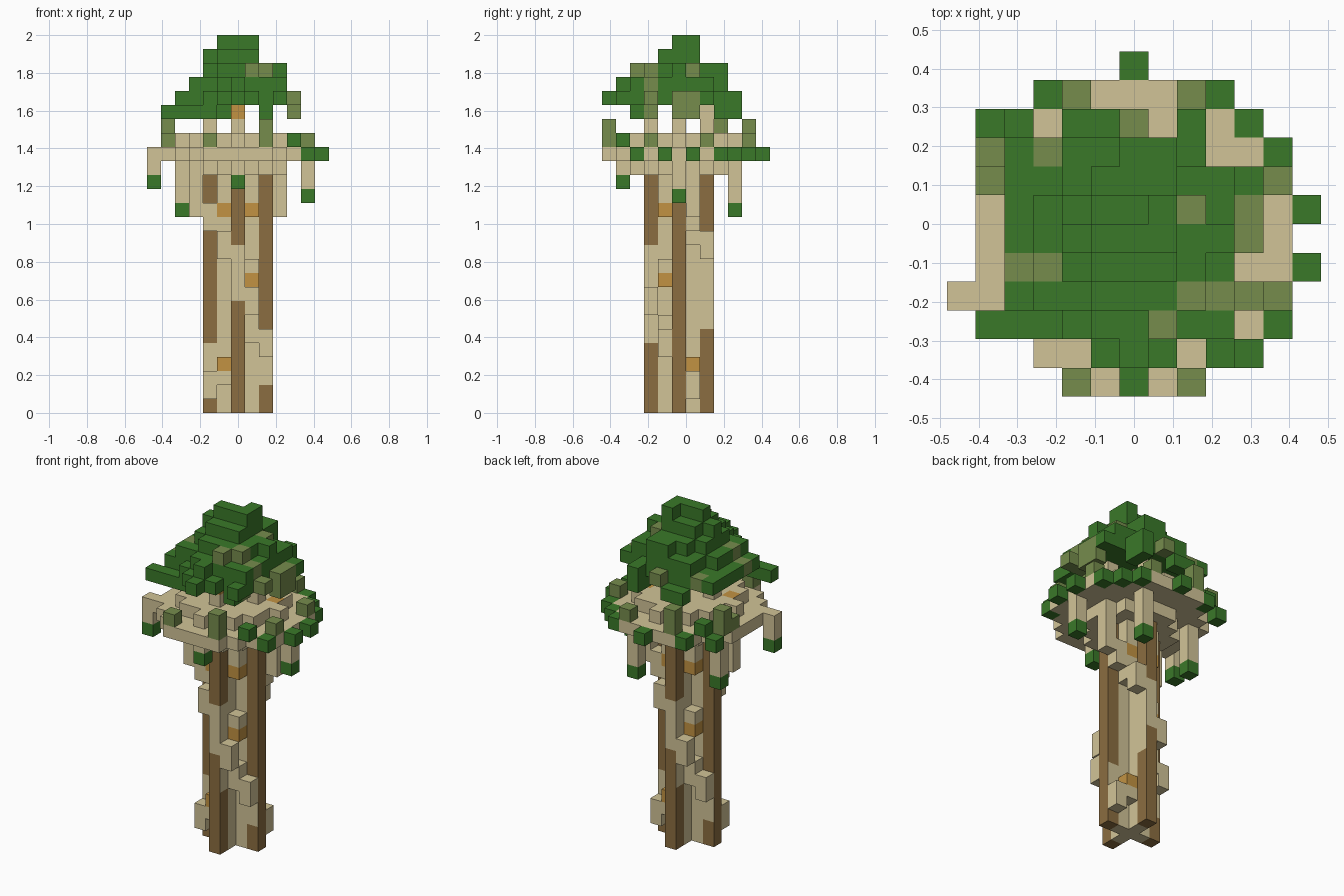
import bpy, bmesh
from mathutils import Vector

cube = bpy.data.objects.get("Cube")
if cube:
    bpy.data.objects.remove(cube, do_unlink=True)

UNIT = 2 / 27          # edge of one block
MID = -1               # row of the trunk axis


def make_material(name, rgb):
    mat = bpy.data.materials.new(name)
    mat.use_nodes = True
    color = (*rgb, 1)
    mat.diffuse_color = color
    mat.node_tree.nodes["Principled BSDF"].inputs["Base Color"].default_value = color
    return mat


materials = [
    make_material("pale wood", (.64, .55, .31)),
    make_material("dark bark", (.26, .155, .052)),
    make_material("amber wood", (.54, .29, .055)),
    make_material("leaf green", (.042, .19, .022)),
    make_material("moss olive", (.18, .265, .073)),
]
WOOD, BARK, AMBER, LEAF, MOSS = range(len(materials))
parts = {}
painted = {}


def span(value):
    low, high = value if isinstance(value, tuple) else (value, value)
    return range(low, high + 1)


def block(part, color, x, y, z):
    """Fill a box of blocks; each axis is an index or an inclusive range."""
    cells = parts.setdefault(part, {})
    for i in span(x):
        for j in span(y):
            for k in span(z):
                cells[i, j, k] = color


def disc(part, color, z, reach):
    """Fill a round layer about the trunk axis."""
    for i in range(-6, 7):
        for j in range(-7, 6):
            if i * i + (j - MID) ** 2 <= reach:
                block(part, color, i, j, z)


def twin(part, color, x, y, z):
    """Place a block and its half-turn copy about the trunk axis."""
    block(part, color, x, y, z)
    block(part, color, -x, 2 * MID - y, z)


def paint_twin(color, x, y, z, normal):
    """Recolour one side of a column and of its half-turn copy."""
    nx, ny, nz = normal
    for k in span(z):
        painted[(x, y, k), normal] = color
        painted[(-x, 2 * MID - y, k), (-nx, -ny, nz)] = color


# Trunk: cross-shaped core with four bark ribs, square at the top
block("trunk", WOOD, (-1, 1), MID, (0, 17))
block("trunk", WOOD, 0, (-2, 0), (0, 17))
block("trunk", WOOD, (-1, 1), (-2, 0), (14, 17))
for x, y in ((0, -3), (2, MID)):
    twin("trunk", BARK, x, y, (0, 16))
twin("trunk", WOOD, 0, -3, (8, 11))

# Bare strips on the rib sides
paint_twin(WOOD, 0, -3, (5, 7), (1, 0, 0))
paint_twin(WOOD, 0, -3, (6, 7), (-1, 0, 0))
paint_twin(WOOD, 2, MID, (2, 3), (0, -1, 0))
paint_twin(WOOD, 2, MID, (3, 4), (0, 1, 0))

# Two short-step spirals of wood winding up between the ribs
twin("trunk", WOOD, -2, -2, (1, 2))
twin("trunk", WOOD, -1, -2, (2, 3))
twin("trunk", WOOD, 2, -2, (4, 5))
twin("trunk", WOOD, 1, -2, (5, 6))
twin("trunk", WOOD, 1, -3, (7, 8))
twin("trunk", WOOD, 1, -2, (9, 10))
twin("trunk", WOOD, -1, -3, (11, 12))
twin("trunk", WOOD, -1, -2, (12, 13))
twin("trunk", WOOD, -2, -2, (13, 14))

# Amber knots
twin("trunk", AMBER, 1, -2, 9)
twin("trunk", AMBER, -1, -2, 3)
for x in (-1, 1):
    twin("trunk", AMBER, x, -2, 14)

# Platform: stepped discs and under-braces
disc("platform", WOOD, 17, 10)
disc("platform", WOOD, 18, 29)
disc("platform", WOOD, 19, 16)
twin("platform", WOOD, 3, 0, (14, 16))
paint_twin(AMBER, 3, 0, 19, (0, 0, 1))

# Posts between platform and roof
for x, y in ((0, -3), (2, MID)):
    twin("posts", WOOD, x, y, (20, 21))
block("posts", AMBER, 0, -3, 21)
for side in (-1, 1):
    block("posts", MOSS, 2 * side, -6, 19)
    block("posts", MOSS, 2 * side, 4, 19)
block("posts", MOSS, 2, -6, 20)
block("posts", MOSS, -2, 4, 20)
block("posts", MOSS, -5, (1, 2), 19)
block("posts", MOSS, -5, 2, 20)
for y in (-3, 1):
    block("posts", MOSS, 5, y, 19)

# Hanging vines, each ending in a leaf
for x, y, bottom, top in ((-4, 1, 14, 17), (2, 3, 14, 17), (-6, -3, 16, 18),
                          (5, MID, 15, 17), (0, -5, 16, 17)):
    block("vines", WOOD, x, y, (bottom + 1, top))
    block("vines", LEAF, x, y, bottom)

# Leaves along the platform edge
for x, y in ((6, 0), (6, -2), (5, -4), (5, 2), (4, 3), (3, 4), (-3, 4), (0, 5), (-5, 3)):
    block("edge_leaves", LEAF, x, y, 18)
block("edge_leaves", LEAF, 4, -5, 19)
block("edge_leaves", LEAF, -4, 3, 19)

# Leafy roof: shrinking layers up to the peak
disc("roof", LEAF, 22, 16)
disc("roof", LEAF, 23, 10)
disc("roof", LEAF, 24, 5)
block("roof", LEAF, (-1, 1), (-2, 0), 25)
block("roof", LEAF, -2, MID, 25)
block("roof", LEAF, (-1, 1), MID, 26)
block("roof", LEAF, 1, 0, 26)

# Ragged leaf slabs at the eaves
block("roof", LEAF, (-5, -2), -4, 21)
block("roof", LEAF, (-4, -3), (-3, 2), 22)
block("roof", LEAF, (-1, 1), -5, 22)
block("roof", LEAF, 0, -6, 22)
block("roof", LEAF, 2, -4, (21, 22))
block("roof", LEAF, 3, (-5, -4), 22)
block("roof", LEAF, (2, 3), -4, 23)
block("roof", LEAF, -3, -3, 23)
block("roof", LEAF, (-2, -1), 3, 21)
block("roof", LEAF, 2, (2, 3), (21, 22))
block("roof", LEAF, (-2, 1), 2, (22, 23))
block("roof", LEAF, (0, 1), 2, 24)
block("roof", LEAF, 3, (-2, 1), (22, 23))
block("roof", LEAF, 4, 1, 22)
block("roof", LEAF, 3, MID, 24)
block("roof", LEAF, 0, (-5, -4), 23)
block("roof", LEAF, 1, -4, 23)

# Mossy patches on the roof
block("roof", MOSS, (2, 4), -3, 22)
block("roof", MOSS, 2, -3, 21)
block("roof", MOSS, (2, 3), -3, 23)
block("roof", MOSS, 2, -3, 24)
block("roof", MOSS, 4, (MID, 0), (21, 22))
block("roof", MOSS, -4, -2, 22)
block("roof", MOSS, -3, -2, 23)
block("roof", MOSS, -3, 2, 22)
block("roof", MOSS, 0, 3, 22)
block("roof", MOSS, 1, -4, 24)
block("roof", MOSS, 2, 0, 24)

# Build each part from its outer block faces only
filled = set().union(*parts.values())
axes = [Vector(a) for a in ((1, 0, 0), (0, 1, 0), (0, 0, 1))]
directions = []
for n in range(3):
    u, v = axes[(n + 1) % 3], axes[(n + 2) % 3]
    directions += [(axes[n], u, v), (-axes[n], v, u)]

for name, cells in parts.items():
    bm = bmesh.new()
    for cell, color in cells.items():
        center = Vector(cell) + Vector((0, .5, .5))
        for normal, u, v in directions:
            step = tuple(int(d) for d in normal)
            if tuple(c + d for c, d in zip(cell, step)) in filled:
                continue
            middle = center + normal / 2
            corners = (-u - v, u - v, u + v, v - u)
            face = bm.faces.new([bm.verts.new((middle + c / 2) * UNIT) for c in corners])
            face.material_index = painted.get((cell, step), color)
    bmesh.ops.remove_doubles(bm, verts=bm.verts, dist=UNIT / 100)
    mesh = bpy.data.meshes.new(name)
    bm.to_mesh(mesh)
    bm.free()
    for mat in materials:
        mesh.materials.append(mat)
    bpy.context.collection.objects.link(bpy.data.objects.new(name, mesh))
